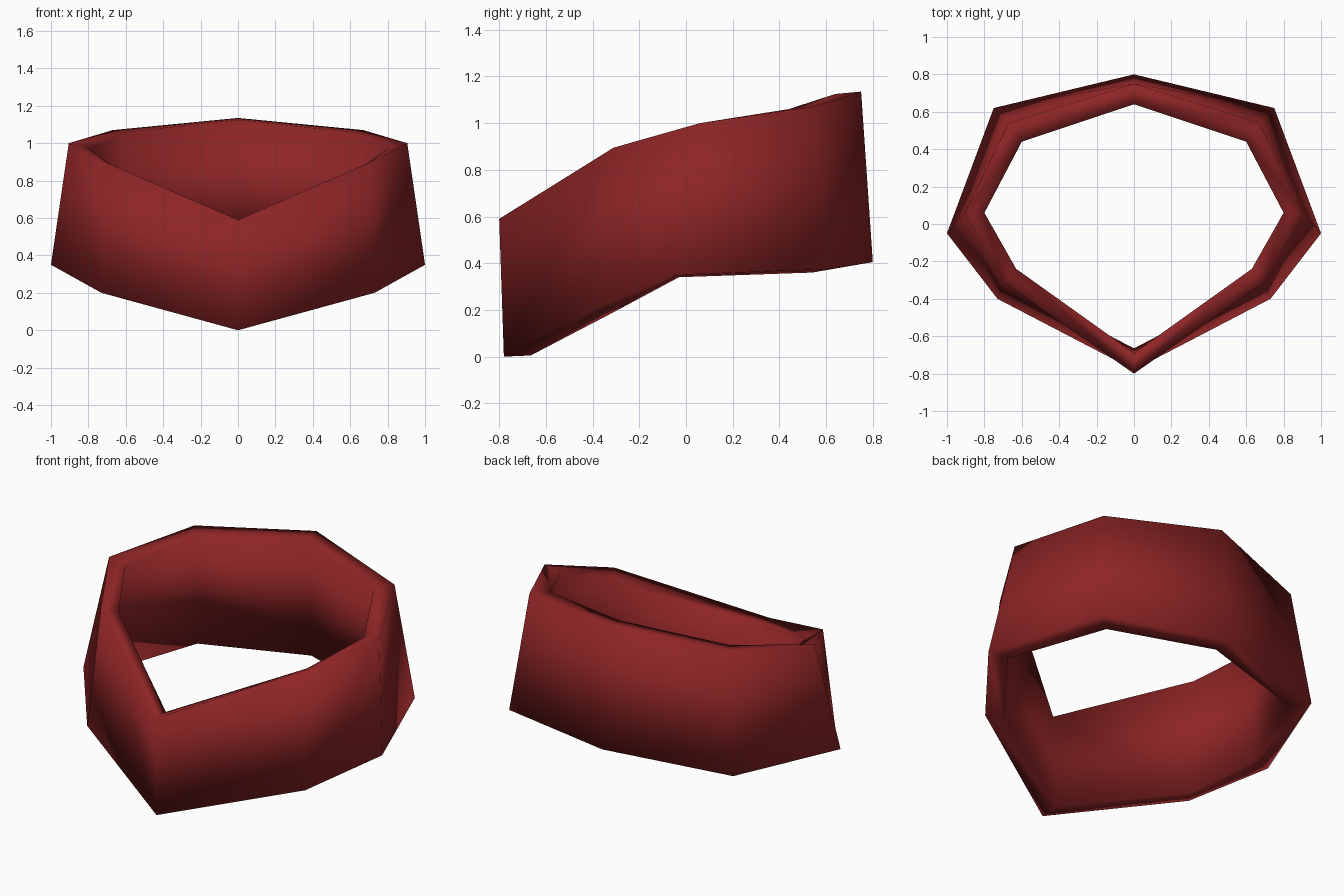
import bpy
import bmesh

if "Cube" in bpy.data.objects:
    bpy.data.objects.remove(bpy.data.objects["Cube"], do_unlink=True)

# One deep red for the whole band
red = bpy.data.materials.new("deep red")
red.use_nodes = True
colour = (0.27, 0.018, 0.019, 1.0)
red.diffuse_color = colour
red.node_tree.nodes["Principled BSDF"].inputs["Base Color"].default_value = colour

# Wall cross-sections from front to back on the left half:
# outer bottom, outer top, inner top, inner bottom
SECTIONS = [
    [(0, -0.78, 0.0), (0, -0.80, 0.59), (0, -0.69, 0.59), (0, -0.665, 0.005)],
    [(0.73, -0.40, 0.20), (0.70, -0.31, 0.895), (0.63, -0.24, 0.85), (0.66, -0.32, 0.185)],
    [(1.0, -0.05, 0.35), (0.905, 0.06, 1.0), (0.80, 0.06, 0.97), (0.88, -0.03, 0.34)],
    [(0.75, 0.62, 0.375), (0.67, 0.54, 1.07), (0.60, 0.44, 1.06), (0.65, 0.54, 0.36)],
    [(0, 0.80, 0.405), (0, 0.75, 1.135), (0, 0.64, 1.125), (0, 0.70, 0.40)],
]

# Half band, bridged section to section
bm = bmesh.new()
rings = [[bm.verts.new(p) for p in section] for section in SECTIONS]
for a, b in zip(rings, rings[1:]):
    for i in range(4):
        j = (i + 1) % 4
        bm.faces.new((a[i], b[i], b[j], a[j]))
bmesh.ops.recalc_face_normals(bm, faces=bm.faces)
# Normals must point away from the inside of the wall
bm.faces.ensure_lookup_table()
if bm.faces[0].normal.y > 0:
    bmesh.ops.reverse_faces(bm, faces=bm.faces)
mesh = bpy.data.meshes.new("band")
bm.to_mesh(mesh)
bm.free()
mesh.materials.append(red)
for face in mesh.polygons:
    face.use_smooth = True

band = bpy.data.objects.new("band", mesh)
bpy.context.collection.objects.link(band)

# Right half
mirror = band.modifiers.new("mirror", 'MIRROR')
mirror.use_axis = (True, False, False)
mirror.use_clip = True
mirror.merge_threshold = 0.001
